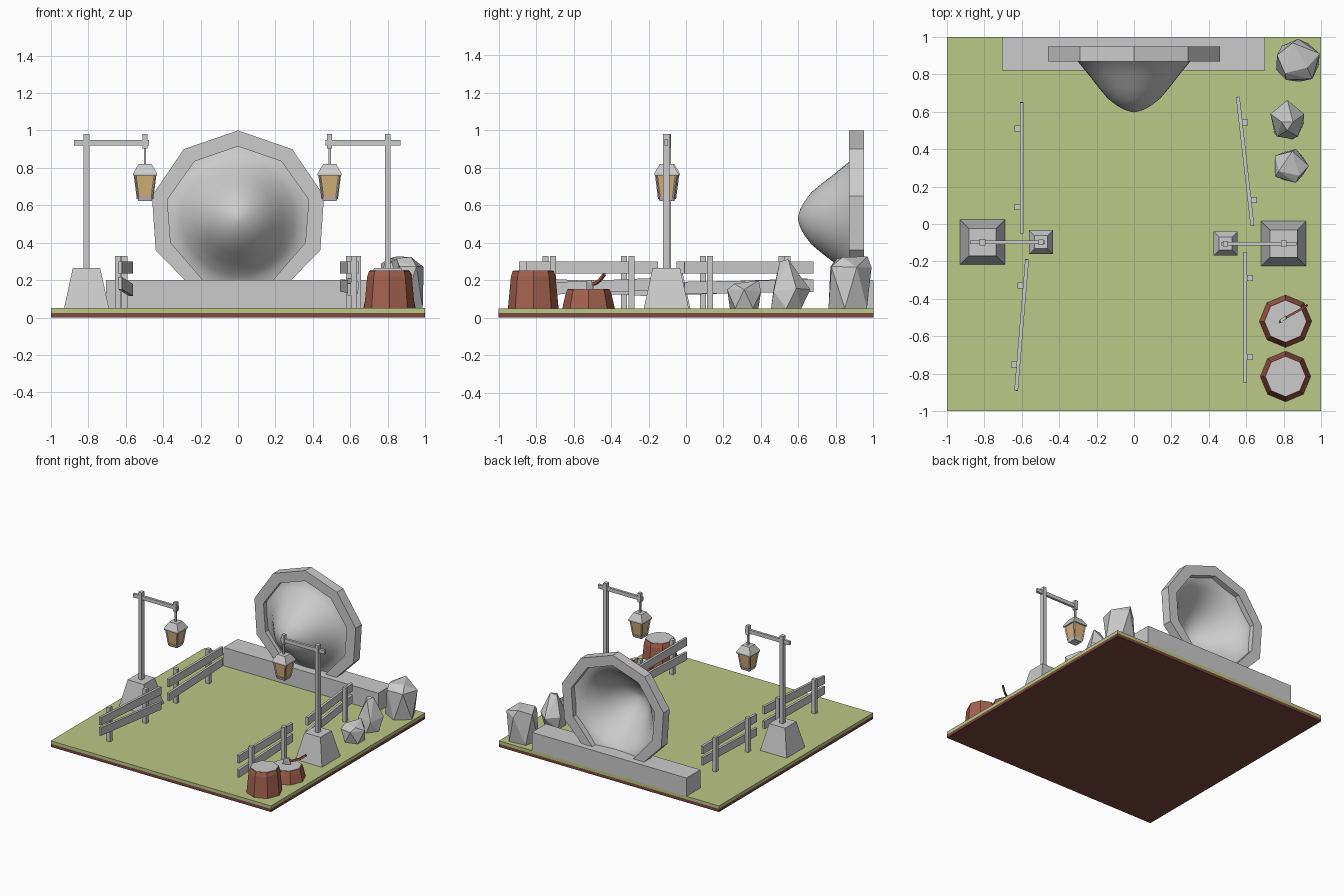
import bpy, bmesh, random
from math import sin, cos, pi, radians
from mathutils import Vector

if "Cube" in bpy.data.objects:
    bpy.data.objects.remove(bpy.data.objects["Cube"])

random.seed(3)


def mat(name, c):
    m = bpy.data.materials.new(name)
    m.diffuse_color = (*c, 1)
    m.use_nodes = True
    m.node_tree.nodes["Principled BSDF"].inputs["Base Color"].default_value = m.diffuse_color
    return m


GRASS = mat("grass", (0.50, 0.58, 0.24))
DIRT = mat("dirt", (0.19, 0.065, 0.05))
BARK = mat("bark", (0.37, 0.12, 0.075))
GLOW = mat("lamp_glass", (0.70, 0.45, 0.20))


def finish(name, bm, m=None):
    bmesh.ops.recalc_face_normals(bm, faces=bm.faces)
    me = bpy.data.meshes.new(name)
    bm.to_mesh(me)
    bm.free()
    ob = bpy.data.objects.new(name, me)
    bpy.context.collection.objects.link(ob)
    if m:
        me.materials.append(m)
    return ob


def hull(name, pts, m=None):
    bm = bmesh.new()
    for p in pts:
        bm.verts.new(p)
    out = bmesh.ops.convex_hull(bm, input=bm.verts)
    junk = set(out["geom_interior"] + out["geom_unused"])
    bmesh.ops.delete(bm, geom=[v for v in junk if isinstance(v, bmesh.types.BMVert)], context='VERTS')
    bmesh.ops.dissolve_limit(bm, angle_limit=0.02, verts=bm.verts, edges=bm.edges)
    return finish(name, bm, m)


def box(name, x, y, z, m=None):
    return hull(name, [(a, b, c) for a in x for b in y for c in z], m)


def stack(name, cx, cy, rings, n, m=None):
    """Tapered n-sided solid from (radius, z) rings; for n=4 radius is half width."""
    turn, k = (pi / 4, 2 ** 0.5) if n == 4 else (0, 1)
    return hull(name, [(cx + r * k * cos(turn + 2 * pi * i / n), cy + r * k * sin(turn + 2 * pi * i / n), z)
                       for r, z in rings for i in range(n)], m)


def beam(name, p, q, w, h, m=None):
    """Rectangular bar between two points."""
    p, q = Vector(p), Vector(q)
    rot = (q - p).to_track_quat('Y', 'Z')
    return hull(name, [e + rot @ Vector((a * w / 2, 0, b * h / 2))
                       for e in (p, q) for a in (-1, 1) for b in (-1, 1)], m)


# ground slab
box("dirt_layer", (-1, 1), (-1, 1), (0, 0.025), DIRT)
box("grass_layer", (-1, 1), (-1, 1), (0.025, 0.05), GRASS)

# low wall carrying the ring
box("wall", (-0.705, 0.7), (0.82, 1), (0.05, 0.2))

# stone ring blocks, mirrored left and right
outer = [(0, 1.0), (0.29, 0.90), (0.46, 0.65), (0.44, 0.36), (0.265, 0.18)]
inner = [(0, 0.915), (0.232, 0.835), (0.378, 0.63), (0.36, 0.40), (0.17, 0.18)]
for s in (-1, 1):
    for i in range(4):
        prof = [outer[i], outer[i + 1], inner[i + 1], inner[i]]
        hull("ring_block", [(s * x, y, z) for x, z in prof for y in (0.87, 0.95)])

# smooth bulging membrane inside the ring
prof = [(0.02, 0.601), (0.05, 0.61), (0.09, 0.632), (0.14, 0.67), (0.19, 0.73),
        (0.24, 0.795), (0.30, 0.868), (0.34, 0.895), (0.385, 0.91), (0.41, 0.912)]
bm = bmesh.new()
n = 40
rows = [[bm.verts.new((r * cos(2 * pi * i / n), y, 0.53 + r * sin(2 * pi * i / n))) for i in range(n)]
        for r, y in prof]
tip = bm.verts.new((0, 0.597, 0.53))
for i in range(n):
    j = (i + 1) % n
    bm.faces.new((tip, rows[0][i], rows[0][j]))
    for a, b in zip(rows, rows[1:]):
        bm.faces.new((a[i], b[i], b[j], a[j]))
for f in bm.faces:
    f.smooth = True
finish("membrane", bm)


# lamp posts
def lamp_post(px, lx, y):
    s = 1 if px > 0 else -1
    stack("post_base", px, y, [(0.12, 0.05), (0.073, 0.265)], 4)
    box("post", (px - 0.015, px + 0.015), (y - 0.018, y + 0.018), (0.26, 0.98))
    box("post_arm", (px + s * 0.068, lx - s * 0.022), (y - 0.01, y + 0.01), (0.92, 0.95))
    box("arm_peg", (lx - 0.013, lx + 0.013), (y - 0.015, y + 0.015), (0.905, 0.98))
    box("lamp_hanger", (lx - 0.006, lx + 0.006), (y - 0.006, y + 0.006), (0.81, 0.91))
    stack("lamp_roof", lx, y, [(0.064, 0.758), (0.064, 0.77), (0.035, 0.82)], 4)
    stack("lamp_glass", lx, y, [(0.038, 0.64), (0.053, 0.76)], 4, GLOW)
    stack("lamp_floor", lx, y, [(0.036, 0.622), (0.043, 0.645)], 4)
    for a in (-1, 1):
        for b in (-1, 1):
            beam("lamp_bar", (lx + a * 0.038, y + b * 0.038, 0.635),
                 (lx + a * 0.054, y + b * 0.054, 0.76), 0.009, 0.009)


lamp_post(-0.81, -0.497, -0.097)
lamp_post(0.80, 0.49, -0.105)


# fences: ends run front to back, side is the post side of the rails
def fence(a, b, side, tilt):
    a, b = Vector((*a, 0)), Vector((*b, 0))
    up = Vector((0, 0, 1))
    beam("fence_top_rail", a + up * 0.268, b + up * 0.268, 0.02, 0.065)
    beam("fence_low_rail", a + up * (0.165 - tilt), b + up * (0.165 + tilt), 0.02, 0.065)
    for t in (0.2, 0.8):
        p = a.lerp(b, t) + Vector((side * 0.024, 0, 0))
        box("fence_post", (p.x - 0.016, p.x + 0.016), (p.y - 0.016, p.y + 0.016), (0.05, 0.33))


fence((-0.60, -0.05), (-0.60, 0.65), -1, 0.012)
fence((-0.63, -0.89), (-0.572, -0.19), -1, -0.018)
fence((0.633, -0.01), (0.555, 0.68), 1, 0.006)
fence((0.595, -0.85), (0.595, -0.15), 1, 0.015)

# stumps
for y, top, r in ((-0.815, 0.25, 0.135), (-0.52, 0.15, 0.14)):
    stack("stump_bark", 0.81, y, [(r, 0.05), (r - 0.016, top - 0.03), (r - 0.026, top)], 8, BARK)
    stack("stump_cut", 0.81, y, [(r - 0.03, top - 0.01), (r - 0.03, top + 0.003)], 8)

# axe stuck in the short stump
path = [(0.785, -0.515, 0.175), (0.84, -0.485, 0.182), (0.885, -0.46, 0.2), (0.925, -0.435, 0.232)]
for p, q in zip(path, path[1:]):
    beam("axe_handle", p, q, 0.012, 0.016, BARK)
hull("axe_head", [(0.775, -0.53, 0.15), (0.83, -0.495, 0.15), (0.785, -0.53, 0.2), (0.815, -0.505, 0.2),
                  (0.78, -0.51, 0.2), (0.81, -0.49, 0.2)])


# faceted rocks built from twisted rings (radius x, radius y, z, sides, start angle)
def rock(cx, cy, rings):
    pts = []
    for dx, dy, rx, ry, z, n, t in rings:
        for i in range(n):
            a = radians(t) + 2 * pi * i / n
            pts.append((cx + dx + rx * cos(a), cy + dy + ry * sin(a), z + random.uniform(-0.012, 0.012) * (z > 0.1)))
    hull("rock", pts)


rock(0.87, 0.87, [(0, 0, 0.12, 0.11, 0.05, 5, 60), (0.01, 0, 0.12, 0.12, 0.28, 5, 20), (-0.01, 0, 0.07, 0.1, 0.315, 3, 100)])
rock(0.82, 0.555, [(0, -0.02, 0.085, 0.085, 0.05, 5, 0), (0, 0, 0.095, 0.108, 0.15, 5, 90), (0.0, -0.025, 0.035, 0.03, 0.31, 3, 30)])
rock(0.835, 0.31, [(0, 0, 0.085, 0.08, 0.05, 5, 36), (0.0, 0, 0.1, 0.095, 0.14, 5, 0), (0, 0, 0.065, 0.08, 0.19, 3, 80)])
